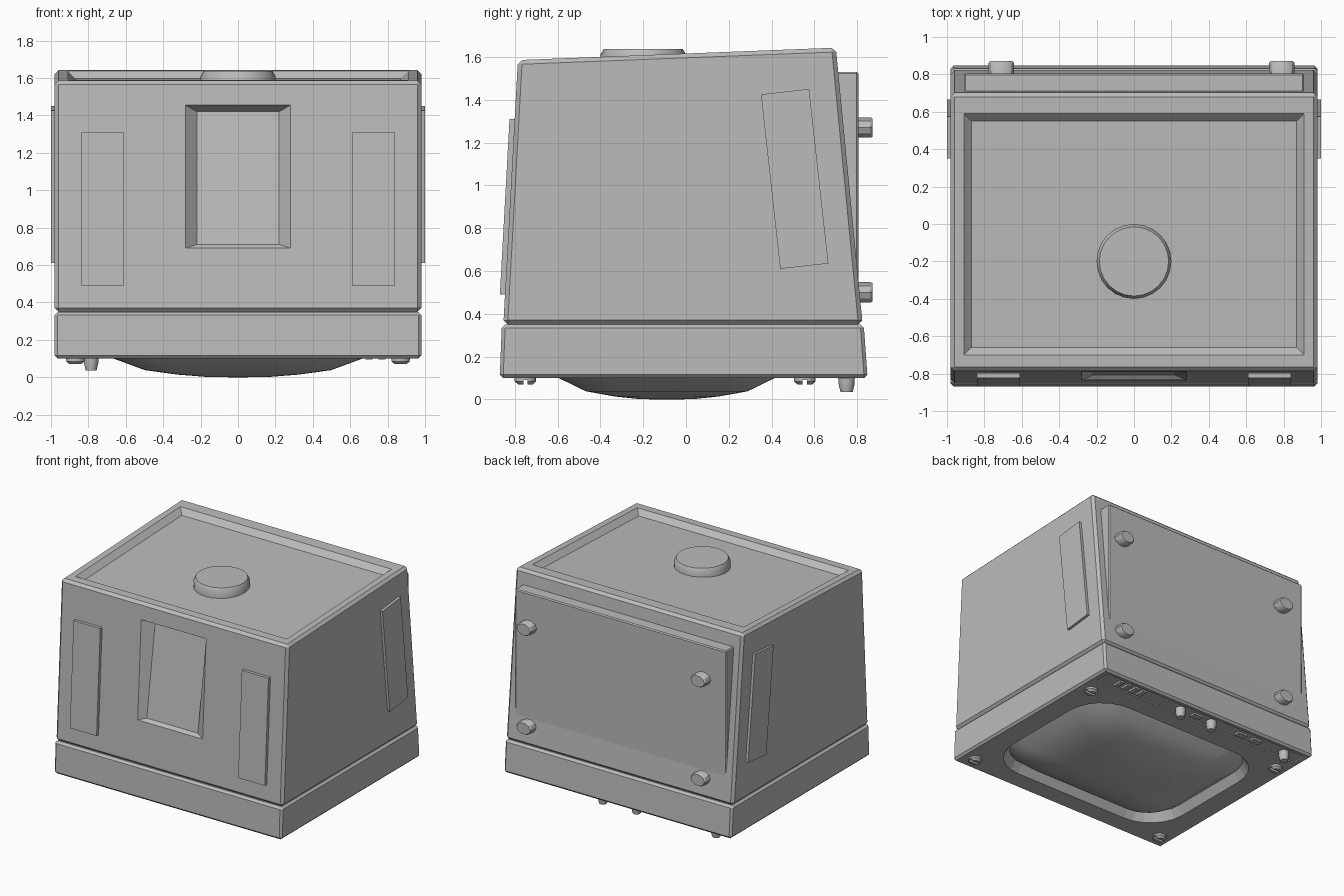
import bpy, bmesh, math
from mathutils import Vector

old = bpy.data.objects.get("Cube")
if old:
    bpy.data.objects.remove(old, do_unlink=True)

grey = bpy.data.materials.new("casing grey")
grey.use_nodes = True
grey.diffuse_color = (0.5, 0.5, 0.5, 1)
grey.node_tree.nodes["Principled BSDF"].inputs["Base Color"].default_value = (0.5, 0.5, 0.5, 1)


def loft(name, rings, smooth=False):
    """Skin a list of equal point rings and cap both ends."""
    bm = bmesh.new()
    loops = [[bm.verts.new(p) for p in ring] for ring in rings]
    for a, b in zip(loops, loops[1:]):
        for i in range(len(a)):
            j = (i + 1) % len(a)
            bm.faces.new((a[i], a[j], b[j], b[i]))
    bm.faces.new(loops[0])
    bm.faces.new(loops[-1])
    bmesh.ops.recalc_face_normals(bm, faces=bm.faces)
    mesh = bpy.data.meshes.new(name)
    bm.to_mesh(mesh)
    bm.free()
    mesh.materials.append(grey)
    obj = bpy.data.objects.new(name, mesh)
    bpy.context.collection.objects.link(obj)
    if smooth:
        activate(obj)
        bpy.ops.object.shade_smooth_by_angle(angle=math.radians(35))
    return obj


def activate(obj):
    bpy.ops.object.select_all(action="DESELECT")
    obj.select_set(True)
    bpy.context.view_layer.objects.active = obj


def rect(x0, x1, y0, y1, z):
    return [(x0, y0, z), (x1, y0, z), (x1, y1, z), (x0, y1, z)]


def box(name, x0, x1, y0, y1, z0, z1):
    return loft(name, [rect(x0, x1, y0, y1, z0), rect(x0, x1, y0, y1, z1)])


def round_rect(a, b, r, cy, z, n=6):
    pts = []
    for k, (sx, sy) in enumerate(((1, 1), (-1, 1), (-1, -1), (1, -1))):
        for i in range(n + 1):
            t = math.pi / 2 * (k + i / n)
            pts.append((sx * (a - r) + r * math.cos(t), cy + sy * (b - r) + r * math.sin(t), z))
    return pts


def disc(x, y, z, r, n):
    return [(x + r * math.cos(2 * math.pi * i / n), y + r * math.sin(2 * math.pi * i / n), z) for i in range(n)]


def bevel(obj, width):
    activate(obj)
    mod = obj.modifiers.new("edge bevel", "BEVEL")
    mod.width, mod.segments = width, 1
    bpy.ops.object.modifier_apply(modifier=mod.name)


def cut(obj, cutter):
    activate(obj)
    mod = obj.modifiers.new("cut", "BOOLEAN")
    mod.operation, mod.solver, mod.object = "DIFFERENCE", "EXACT", cutter
    bpy.ops.object.modifier_apply(modifier=mod.name)
    bpy.data.objects.remove(cutter, do_unlink=True)


def top_z(y):
    return 1.585 + 0.039 * (y + 0.785)


def front_y(z):
    return -0.853 + 0.055 * (z - 0.35)


# Tapered housing with a sloping top
W = 0.98
top = [(x, y, top_z(y)) for x, y, _ in rect(-W, W, -0.785, 0.7, 0)]
housing = loft("housing", [rect(-W, W, -0.853, 0.825, 0.35), top])
bevel(housing, 0.02)

# Shallow tray in the top
tray = []
for inset, depth in ((-0.02, -0.02), (0.04, 0.04)):
    ring = rect(-0.91 + inset, 0.91 - inset, -0.7 + inset, 0.59 - inset, 0)
    tray.append([(x, y, top_z(y) - depth) for x, y, _ in ring])
cut(housing, loft("tray_cutter", tray))

# Handle recess in the front, deeper towards its top
outer = [(-0.28, 0.69), (0.28, 0.69), (0.28, 1.455), (-0.28, 1.455)]
inner = [(-0.22, 0.71), (0.22, 0.71), (0.22, 1.42), (-0.22, 1.42)]
mouth = [Vector((x, front_y(z), z)) for x, z in outer]
floor = [Vector((x, front_y(z) + (0.025 if z < 1 else 0.09), z)) for x, z in inner]
lip = [m + (m - f) * 0.1 for m, f in zip(mouth, floor)]
cut(housing, loft("handle_cutter", [lip, mouth, floor]))

# Front frame below the groove
frame = loft("screen_frame", [rect(-W, W, -0.87, 0.848, 0.1), rect(-W, W, -0.86, 0.83, 0.35)])
bevel(frame, 0.016)
CY = -0.09
cut(frame, loft("screen_cutter", [round_rect(0.8 - k, 0.62 - k, 0.3 - k, CY, z)
                                  for k, z in ((-0.02, 0.07), (0.05, 0.17), (0.05, 0.2))]))
cut(frame, box("strip_cutter", -0.93, 0.93, 0.69, 0.81, 0.05, 0.11))

# Bulging screen
bulge = ((1.0, 0.17), (0.87, 0.1), (0.65, 0.038), (0.42, 0.014), (0.22, 0.002), (0.06, 0.0))
loft("screen", [round_rect(0.765 * s, 0.58 * s, 0.26 * s, CY, z) for s, z in bulge], True)

# Round cap on the top
loft("top_cap", [disc(0, -0.2, z, r, 24) for z, r in ((1.55, 0.2), (1.61, 0.2), (1.637, 0.185))], True)

# Back panel
back = box("back_panel", -0.91, 0.91, 0.6, 0.805, 0.42, 1.53)
bevel(back, 0.008)

# Raised pads on front and sides
for side, s in (("right", -1), ("left", 1)):
    pad = [(s * 0.61, 0.49), (s * 0.84, 0.49), (s * 0.84, 1.31), (s * 0.61, 1.31)]
    loft("front_pad_" + side, [[(x, front_y(z) + d, z) for x, z in pad] for d in (0.02, -0.024)])
    pad = [(0.35, 1.425), (0.575, 1.45), (0.665, 0.635), (0.44, 0.61)]
    loft("side_pad_" + side, [[(s * x, y, z) for y, z in pad] for x in (0.96, 1.0)])

# Back feet
for x in (-0.71, 0.79):
    for z in (0.5, 1.27):
        rings = [[(x + px * 1.35, y, z + pz) for px, pz, _ in disc(0, 0, 0, r, 10)]
                 for y, r in ((0.78, 0.05), (0.862, 0.05), (0.872, 0.044))]
        loft("back_foot", rings, True)

# Slotted corner screws
for x in (-0.87, 0.87):
    for y in (-0.75, 0.555):
        screw = loft("corner_screw", [disc(x, y, z, r, 16)
                                      for z, r in ((0.11, 0.05), (0.085, 0.05), (0.07, 0.034))], True)
        cut(screw, box("slot_cutter", x - 0.1, x + 0.1, y - 0.01, y + 0.01, 0.05, 0.09))

# Control knobs, buttons and vent bars
for x in (0.19, -0.1, -0.785):
    loft("control_knob", [disc(x, 0.75, z, r, 12) for z, r in ((0.12, 0.038), (0.075, 0.038), (0.036, 0.029))], True)
for x in (0.04, -0.38, -0.52):
    box("button", x - 0.04, x + 0.04, 0.725, 0.775, 0.096, 0.12)
for i in range(4):
    x = 0.56 + 0.07 * i
    box("vent_bar", x - 0.018, x + 0.018, 0.71, 0.79, 0.096, 0.12)
